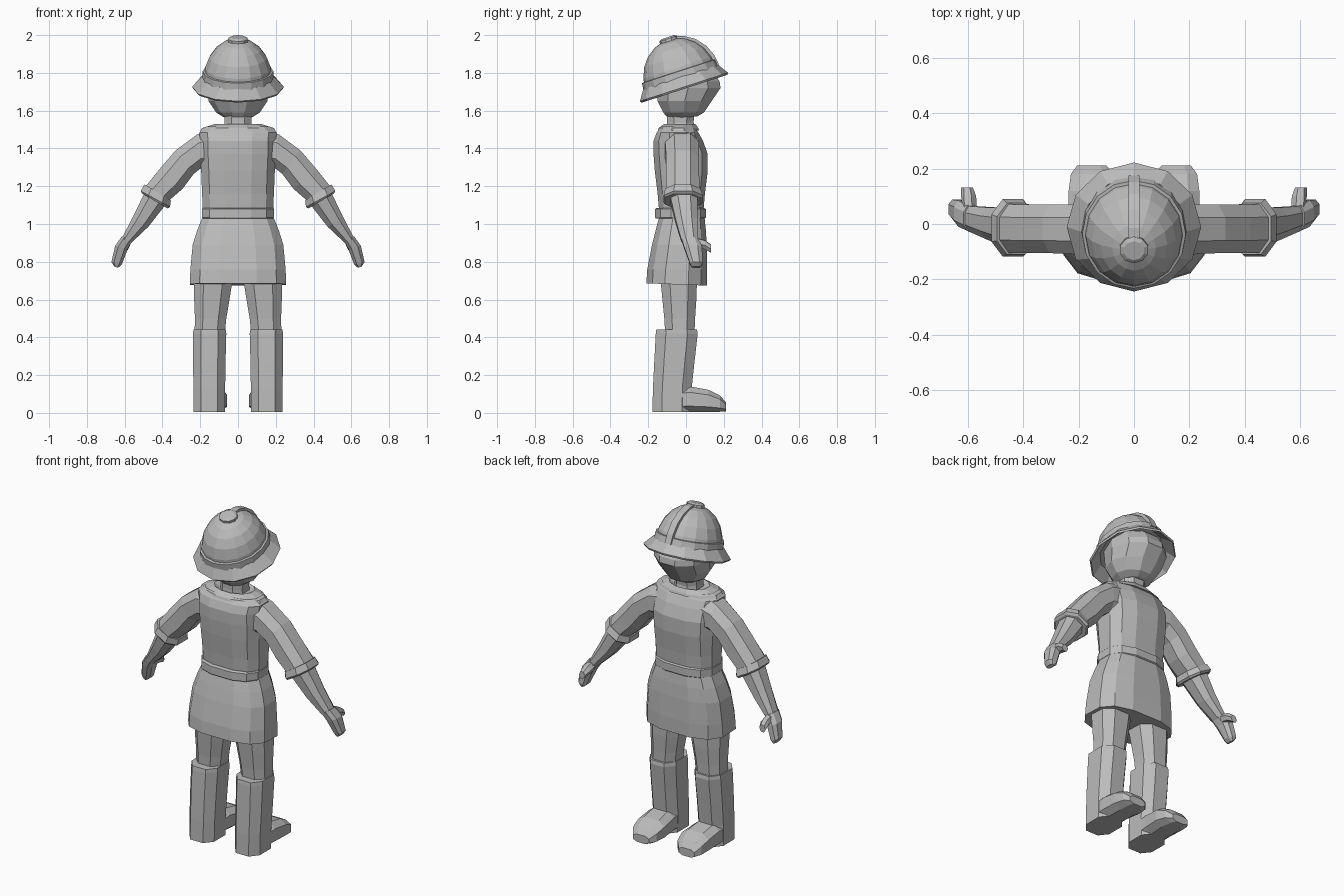
import bpy, bmesh, math
from mathutils import Vector

if "Cube" in bpy.data.objects:
    bpy.data.objects.remove(bpy.data.objects["Cube"])

grey = bpy.data.materials.new("plain_grey")
grey.use_nodes = True
GREY = (0.5, 0.5, 0.5, 1)
grey.diffuse_color = GREY
grey.node_tree.nodes["Principled BSDF"].inputs["Base Color"].default_value = GREY


def loft(name, rings, n=8, power=1.0, phase=0.5, side=1, close=True):
    """Skin a row of rounded rings, each given as centre and two half axes."""
    def bend(t):
        return math.copysign(abs(t) ** power, t)
    turns = [2 * math.pi * (i + phase) / n for i in range(n)]
    outline = [(bend(math.cos(a)), bend(math.sin(a))) for a in turns]
    wide = max(p[0] for p in outline)
    deep = max(p[1] for p in outline)
    bm = bmesh.new()
    rows = []
    for c, u, v in rings:
        row = []
        for a, b in outline:
            p = Vector(c) + Vector(u) * (a / wide) + Vector(v) * (b / deep)
            p.x *= side
            row.append(bm.verts.new(p))
        rows.append(row)
    for low, high in zip(rows, rows[1:]):
        for i in range(n):
            j = (i + 1) % n
            bm.faces.new((low[i], low[j], high[j], high[i]))
    if close:
        bm.faces.new(rows[0])
        bm.faces.new(rows[-1])
    bmesh.ops.recalc_face_normals(bm, faces=bm.faces)
    mesh = bpy.data.meshes.new(name)
    bm.to_mesh(mesh)
    bm.free()
    mesh.materials.append(grey)
    ob = bpy.data.objects.new(name, mesh)
    bpy.context.collection.objects.link(ob)
    return ob


def level(z, x0, x1, y0, y1, rise=0):
    """Level ring, with an optional rise toward the toes."""
    return (((x0 + x1) / 2, (y0 + y1) / 2, z),
            ((x1 - x0) / 2, 0, 0), (0, (y1 - y0) / 2, rise))


def body(z, x, y0, y1, rise=0):
    return level(z, -x, x, y0, y1, rise)


def slope(xa, za, xb, zb, y0, y1):
    """Ring across a limb, from its outer to its inner edge."""
    return (((xa + xb) / 2, (y0 + y1) / 2, (za + zb) / 2),
            ((xa - xb) / 2, 0, (za - zb) / 2), (0, (y1 - y0) / 2, 0))


def upright(y, x0, x1, z0, z1):
    return (((x0 + x1) / 2, y, (z0 + z1) / 2),
            ((x1 - x0) / 2, 0, 0), (0, 0, (z1 - z0) / 2))


# Tunic, belt and collar
loft("tunic_top", [
    body(1.04, .185, -.14, .09), body(1.16, .19, -.15, .10),
    body(1.28, .195, -.165, .115), body(1.37, .20, -.172, .115),
    body(1.44, .20, -.172, .09), body(1.485, .205, -.155, .065),
    body(1.515, .17, -.13, .045)], 12, .75)
loft("belt", [body(1.03, .185, -.16, .10), body(1.035, .19, -.163, .105),
              body(1.08, .19, -.163, .105), body(1.085, .185, -.155, .095)], 12, .75)
loft("tunic_skirt", [
    body(.68, .255, -.21, .11, -.006), body(.76, .252, -.205, .112),
    body(.89, .24, -.18, .11), body(.97, .215, -.16, .105),
    body(1.035, .188, -.142, .098)], 12, .72)
loft("collar", [body(1.495, .20, -.15, .07), body(1.508, .19, -.145, .065),
                body(1.53, .12, -.115, .05), body(1.515, .09, -.10, .04)], 12)

# Neck and head
loft("neck", [body(1.49, .075, -.105, .05), body(1.54, .072, -.10, .04),
              body(1.63, .075, -.10, .05)], 8, .85)
loft("head", [
    body(1.565, .075, -.095, .06, .005), body(1.59, .115, -.12, .095),
    body(1.65, .155, -.15, .135), body(1.72, .165, -.16, .183),
    body(1.755, .165, -.165, .178), body(1.81, .15, -.15, .14),
    body(1.87, .09, -.10, .06)], 10, 1, 0)

# Helmet, tipped back
TIP = math.radians(18)
FORWARD = Vector((0, math.cos(TIP), math.sin(TIP)))
UP = Vector((0, -math.sin(TIP), math.cos(TIP)))
CROWN = Vector((0, -.027, 1.775))


def hat_ring(h, rx, ry):
    return (CROWN + UP * h, (rx, 0, 0), FORWARD * ry)


def dome_ring(deg, rx=.18, ry=.198, height=.212):
    a = math.radians(deg)
    return hat_ring(height * math.sin(a), rx * math.cos(a), ry * math.cos(a))


loft("helmet_dome", [dome_ring(d) for d in (0, 15, 32, 48, 64, 78, 88)], 16, 1, 0)
loft("helmet_brim", [
    hat_ring(.0, .17, .185), hat_ring(-.062, .237, .238),
    hat_ring(-.052, .243, .245), hat_ring(.004, .19, .208),
    hat_ring(.0, .17, .185)], 12, 1, 0, close=False)
loft("helmet_band", [
    hat_ring(-.005, .18, .2), hat_ring(-.005, .19, .209),
    hat_ring(.035, .187, .205), hat_ring(.038, .17, .19)], 16, 1, 0, close=False)
loft("helmet_button", [hat_ring(.19, .05, .05), hat_ring(.217, .05, .05),
                       hat_ring(.225, .036, .036)], 10)

# Raised rib from the button down to the brim
rib = []
for deg in (85, 68, 50, 32, 15, 0):
    a = math.radians(deg)
    out = FORWARD * math.cos(a) + UP * math.sin(a)
    spot = CROWN + FORWARD * .2 * math.cos(a) + UP * .21 * math.sin(a)
    rib.append((spot, (.02, 0, 0), out * .013))
loft("helmet_rib", rib, 4)

# Limbs, built once for each side
for label, side in (("left", 1), ("right", -1)):
    loft(label + "_sleeve", [
        slope(.12, 1.505, .14, 1.29, -.11, .065),
        slope(.215, 1.475, .19, 1.30, -.11, .07),
        slope(.33, 1.39, .235, 1.265, -.105, .07),
        slope(.42, 1.285, .295, 1.185, -.105, .07),
        slope(.50, 1.185, .37, 1.12, -.105, .072)], 8, .85, side=side)
    loft(label + "_cuff", [
        slope(.495, 1.21, .355, 1.125, -.11, .075),
        slope(.515, 1.175, .36, 1.09, -.118, .09),
        slope(.508, 1.162, .372, 1.082, -.11, .08)], 8, .85, side=side)
    loft(label + "_forearm", [
        slope(.49, 1.175, .385, 1.10, -.085, .06),
        slope(.555, 1.04, .475, .985, -.055, .06),
        slope(.615, .925, .565, .90, -.025, .065)], 8, .85, side=side)
    loft(label + "_hand", [
        slope(.615, .935, .56, .91, -.025, .065),
        slope(.65, .885, .585, .865, -.01, .085),
        slope(.67, .80, .615, .785, .02, .088),
        slope(.655, .775, .635, .768, .03, .08)], 8, .75, side=side)
    loft(label + "_thumb", [
        ((.595, .055, .90), (.022, 0, .01), (.01, 0, -.028)),
        ((.597, .10, .89), (.022, 0, .01), (.01, 0, -.024)),
        ((.603, .132, .87), (.016, 0, .008), (.01, 0, -.022))], 6, side=side)
    loft(label + "_leg", [
        level(.42, .07, .23, -.11, .045), level(.50, .062, .228, -.115, .048),
        level(.60, .045, .232, -.125, .055),
        level(.76, .02, .235, -.14, .06)], 8, .8, side=side)
    loft(label + "_boot_shaft", [
        level(.005, .07, .235, -.178, .03), level(.13, .068, .236, -.175, .03),
        level(.27, .066, .238, -.168, .045), level(.42, .062, .238, -.16, .062),
        level(.442, .064, .236, -.157, .058)], 8, .75, side=side)
    loft(label + "_boot_foot", [
        upright(-.12, .075, .23, .005, .12), upright(.02, .068, .236, .005, .14),
        upright(.12, .058, .236, .005, .122), upright(.18, .07, .228, .006, .092),
        upright(.212, .10, .205, .008, .055)], 8, .7, side=side)
